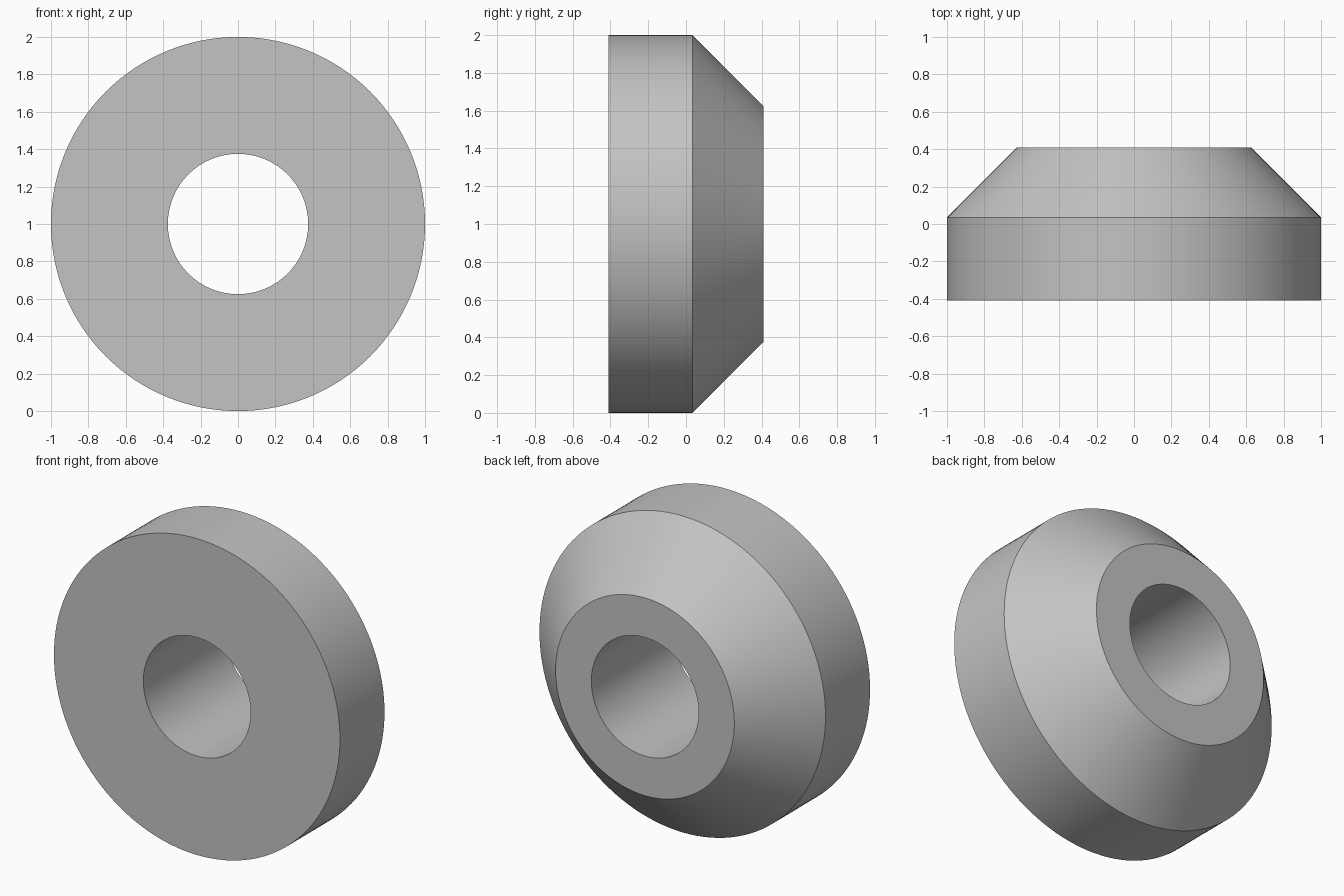
import bpy, bmesh, math
from mathutils import Matrix, Vector

# Remove the default cube
cube = bpy.data.objects.get("Cube")
if cube:
    bpy.data.objects.remove(cube, do_unlink=True)

# Plain grey material
grey = bpy.data.materials.new("plain_grey")
grey.use_nodes = True
colour = (0.55, 0.55, 0.55, 1)
grey.diffuse_color = colour
grey.node_tree.nodes["Principled BSDF"].inputs["Base Color"].default_value = colour

# Ring cross-section as (radius, depth): bore, flat front, rim, cone, flat back
SEGMENTS = 128
HALF_DEPTH = 0.41
BORE = 0.375
profile = [
    (BORE, -HALF_DEPTH),
    (1.0, -HALF_DEPTH),
    (1.0, 0.035),
    (0.625, HALF_DEPTH),
    (BORE, HALF_DEPTH),
]

# Revolve the closed section around the y axis
bm = bmesh.new()
verts = [bm.verts.new((r, y, 0)) for r, y in profile]
edges = [bm.edges.new((v, verts[(i + 1) % len(verts)])) for i, v in enumerate(verts)]
bmesh.ops.spin(bm, geom=verts + edges, cent=(0, 0, 0), axis=(0, 1, 0),
               angle=math.tau, steps=SEGMENTS, use_merge=False)
bmesh.ops.remove_doubles(bm, verts=bm.verts, dist=0.0001)
bmesh.ops.recalc_face_normals(bm, faces=bm.faces)
bmesh.ops.translate(bm, verts=bm.verts, vec=Vector((0, 0, 1)))

mesh = bpy.data.meshes.new("chamfered_ring")
bm.to_mesh(mesh)
bm.free()
mesh.materials.append(grey)
ring = bpy.data.objects.new("chamfered_ring", mesh)
bpy.context.collection.objects.link(ring)

# Smooth round walls, crisp rims
bpy.ops.object.select_all(action="DESELECT")
ring.select_set(True)
bpy.context.view_layer.objects.active = ring
bpy.ops.object.shade_smooth_by_angle(angle=math.radians(30))
